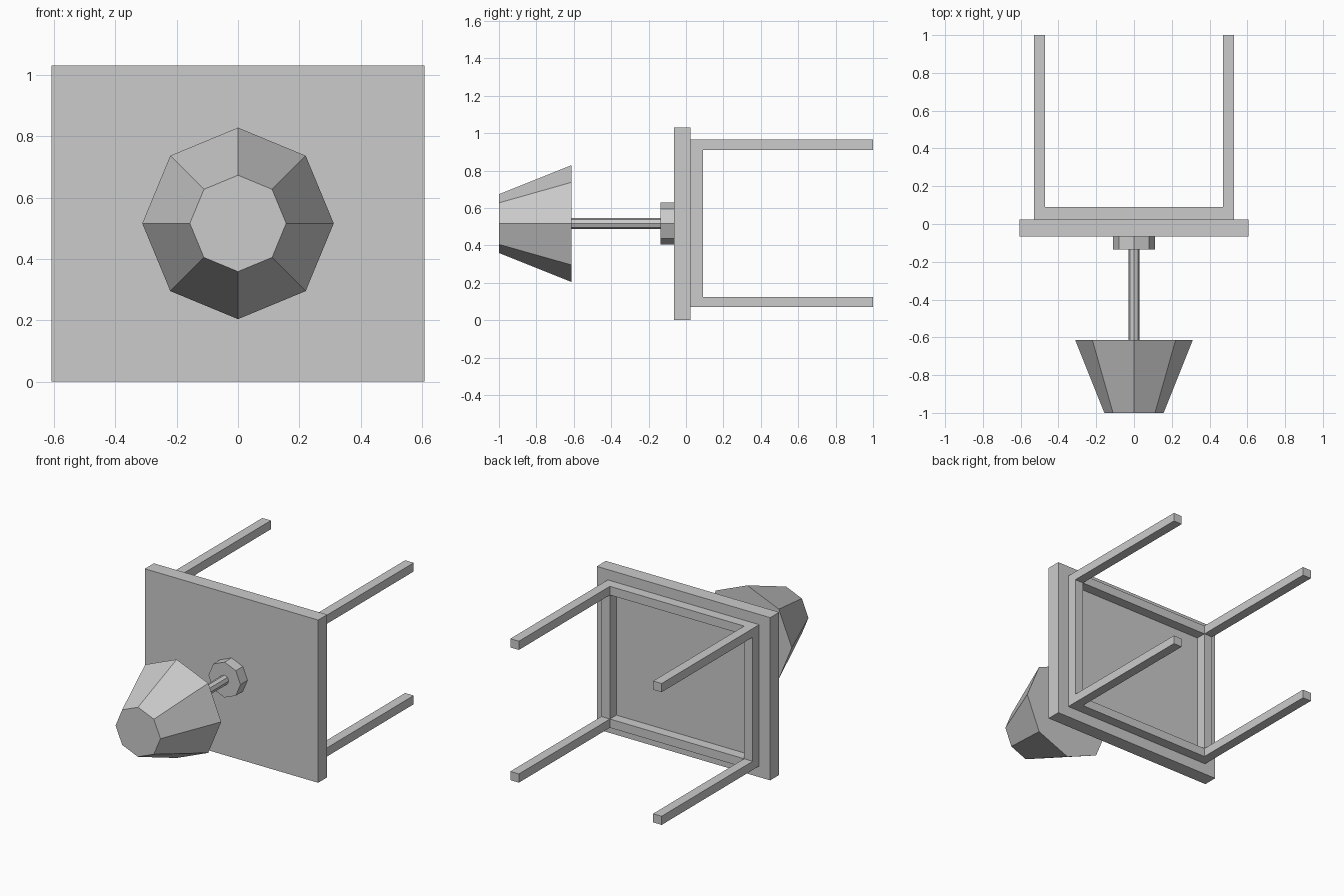
import bpy
import math

if "Cube" in bpy.data.objects:
    bpy.data.objects.remove(bpy.data.objects["Cube"])

CZ = 0.516  # height of the lamp axis


def box(name, x, y, z):
    """Box from (min, max) ranges."""
    r = (x, y, z)
    bpy.ops.mesh.primitive_cube_add(size=1, location=[(a + b) / 2 for a, b in r])
    ob = bpy.context.object
    ob.name = name
    ob.scale = [b - a for a, b in r]
    bpy.ops.object.transform_apply(location=False, rotation=False, scale=True)
    return ob


def octagon(name, y0, r0, y1, r1):
    """Eight-sided tapered cylinder along y, y0 < y1."""
    bpy.ops.mesh.primitive_cone_add(
        vertices=8, radius1=r1, radius2=r0, depth=y1 - y0,
        location=(0, (y0 + y1) / 2, CZ), rotation=(math.pi / 2, 0, 0))
    bpy.context.object.name = name


# Table top, tipped on its side
box("table_top", (-0.607, 0.607), (-0.065, 0.025), (0, 1.03))

# Legs pointing backwards
X = (0.47, 0.53)
Z = {"lower": (0.07, 0.125), "upper": (0.91, 0.965)}
for side, xr in (("left", (-X[1], -X[0])), ("right", X)):
    for level, zr in Z.items():
        box(f"{level}_{side}_leg", xr, (0.025, 1.0), zr)
    # Side apron between the legs
    box(f"{side}_apron", xr, (0.025, 0.09), (0.125, 0.91))

# Long aprons between the legs
for level, zr in Z.items():
    box(f"{level}_apron", (-0.47, 0.47), (0.025, 0.09), zr)

# Lamp standing on the table top
octagon("lamp_base", -0.135, 0.112, -0.065, 0.112)
octagon("lamp_pole", -0.613, 0.03, -0.135, 0.03)
octagon("lamp_shade", -1.0, 0.157, -0.613, 0.312)
